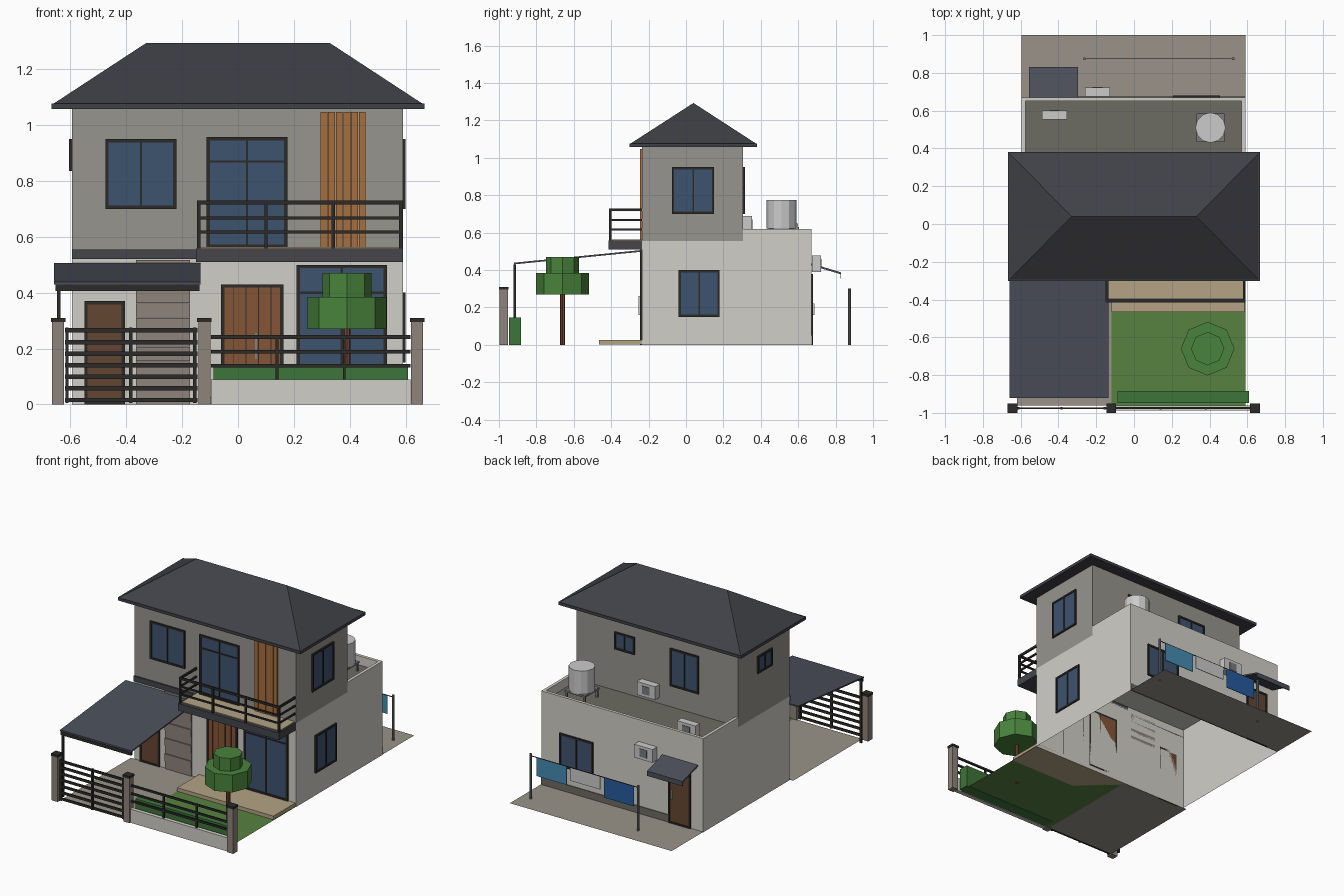
import bpy, bmesh
from mathutils import Matrix, Vector

if "Cube" in bpy.data.objects:
    bpy.data.objects.remove(bpy.data.objects["Cube"])

COL = dict(cream=(208, 206, 198), wall=(150, 147, 140), roof=(66, 67, 72), dark=(48, 47, 46), glass=(64, 84, 110),
           slab=(70, 71, 76), tan=(178, 162, 132), deck=(108, 106, 98), pave=(152, 145, 135), lawn=(88, 128, 66),
           hedge=(64, 116, 60), leaf=(74, 130, 62), trunk=(112, 72, 54), stone=(140, 130, 122), door=(132, 86, 58),
           brown=(100, 72, 54), slat=(164, 110, 64), sheet=(76, 80, 90), white=(205, 206, 202), steel=(120, 122, 125),
           sky=(72, 138, 176), navy=(42, 92, 158))
mats = {}


def mat(key):
    if key not in mats:
        m = mats[key] = bpy.data.materials.new(key)
        m.diffuse_color = [(c / 255) ** 2.2 for c in COL[key]] + [1]
        m.use_nodes = True
        m.node_tree.nodes["Principled BSDF"].inputs["Base Color"].default_value = m.diffuse_color
    return mats[key]


def finish(name, col, bm):
    me = bpy.data.meshes.new(name)
    bmesh.ops.recalc_face_normals(bm, faces=bm.faces)
    bm.to_mesh(me)
    bm.free()
    me.materials.append(mat(col))
    ob = bpy.data.objects.new(name, me)
    bpy.context.collection.objects.link(ob)
    return ob


def boxes(name, col, *bs):
    """One object from boxes given as (x0, x1, y0, y1, z0, z1)."""
    bm = bmesh.new()
    for x0, x1, y0, y1, z0, z1 in bs:
        c = Vector((x0 + x1, y0 + y1, z0 + z1)) / 2
        bmesh.ops.create_cube(bm, size=1, matrix=Matrix.Translation(c) @ Matrix.Diagonal((x1 - x0, y1 - y0, z1 - z0, 1)))
    return finish(name, col, bm)


def plane(name, col, x0, x1, y0, y1, z):
    bm = bmesh.new()
    bm.faces.new([bm.verts.new(p) for p in ((x0, y0, z), (x1, y0, z), (x1, y1, z), (x0, y1, z))])
    return finish(name, col, bm)


def prism(name, col, x0, x1, pts):
    """Extrude a (y, z) profile along x."""
    bm = bmesh.new()
    f = bm.faces.new([bm.verts.new((x0, y, z)) for y, z in pts])
    r = bmesh.ops.extrude_face_region(bm, geom=[f])
    bmesh.ops.translate(bm, vec=(x1 - x0, 0, 0), verts=[v for v in r['geom'] if isinstance(v, bmesh.types.BMVert)])
    return finish(name, col, bm)


def cyl(name, col, x, y, z0, z1, r, n, r2=None):
    bm = bmesh.new()
    bmesh.ops.create_cone(bm, cap_ends=True, segments=n, radius1=r, radius2=r if r2 is None else r2, depth=z1 - z0,
                          matrix=Matrix.Translation((x, y, (z0 + z1) / 2)))
    return finish(name, col, bm)


X0, X1, YF, YM, YB = -0.595, 0.59, -0.235, 0.305, 0.67


def on_wall(side, u0, u1, d0, d1, z0, z1):
    """Box on a wall: u runs along it, d is the distance out of it."""
    if side == 'front':
        return (u0, u1, YF - d1, YF - d0, z0, z1)
    if side in ('back', 'upper_back'):
        y = YB if side == 'back' else YM
        return (u0, u1, y + d0, y + d1, z0, z1)
    if side == 'right':
        return (X1 + d0, X1 + d1, u0, u1, z0, z1)
    return (X0 - d1, X0 - d0, u0, u1, z0, z1)


def opening(name, side, u0, u1, z0, z1, fill='glass', mullions=1, transom=None, t=0.012):
    boxes(name + '_panel', fill, on_wall(side, u0 + t, u1 - t, 0, 0.005, z0, z1 - t))
    fr = [(u0, u0 + t, z0, z1), (u1 - t, u1, z0, z1), (u0, u1, z1 - t, z1), (u0, u1, z0, z0 + t)]
    w = 0.008 if fill == 'glass' else 0.003
    for i in range(mullions):
        u = u0 + (u1 - u0) * (i + 1) / (mullions + 1)
        fr.append((u - w / 2, u + w / 2, z0, z1))
    if transom:
        fr.append((u0, u1, transom - 0.004, transom + 0.004))
    boxes(name + '_frame', 'dark', *[on_wall(side, a, b, 0, 0.01, c, d) for a, b, c, d in fr])


# Ground: paving, lawn, terrace
plane('driveway', 'pave', -0.62, -0.12, -0.96, YF, 0.002)
plane('lawn', 'lawn', -0.12, 0.59, -0.96, YF, 0.002)
plane('back_yard', 'pave', X0, X1, YB, 1.0, 0.002)
boxes('terrace', 'tan', (-0.12, 0.585, -0.465, YF, 0.002, 0.026))

# Ground floor shell, open underneath
shell = boxes('ground_floor', 'cream', (X0, X1, YF, YB, 0, 0.555))
bm = bmesh.new()
bm.from_mesh(shell.data)
bmesh.ops.delete(bm, geom=[f for f in bm.faces if f.normal.z < -0.5], context='FACES_ONLY')
bm.to_mesh(shell.data)
bm.free()
boxes('parapet', 'cream', (X0, X0 + .02, YM, YB, .555, .62), (X1 - .02, X1, YM, YB, .555, .62),
      (X0 + .02, X1 - .02, YB - .02, YB, .555, .62))
plane('roof_deck', 'deck', X0 + .02, X1 - .02, YM, YB - .02, 0.56)
boxes('back_skirting', 'deck', (-0.345, X1, YB, YB + .005, 0, 0.05))

# Upper floor and hip roof
boxes('upper_floor', 'wall', (X0, X1, YF, YM, 0.555, 1.06))
boxes('floor_band', 'slab', (X0, -0.15, YF - .01, YF, 0.52, 0.555))
boxes('eaves', 'roof', (-0.668, 0.668, -0.302, 0.38, 1.057, 1.077))
bm = bmesh.new()
base = [bm.verts.new(p) for p in ((-.66, -.295, 1.077), (.66, -.295, 1.077), (.66, .373, 1.077), (-.66, .373, 1.077))]
a, b = bm.verts.new((-.33, .04, 1.293)), bm.verts.new((.33, .04, 1.293))
p, q, r, s = base
for f in ((p, q, b, a), (q, r, b), (r, s, a, b), (s, p, a), (s, r, q, p)):
    bm.faces.new(f)
finish('hip_roof', 'roof', bm)

# Windows and doors
opening('upper_window', 'front', -0.475, -0.22, 0.70, 0.95)
opening('balcony_door', 'front', -0.113, 0.177, 0.56, 0.957, transom=0.87)
opening('terrace_door', 'front', 0.21, 0.533, 0.026, 0.50, transom=0.40)
opening('front_door', 'front', -0.06, 0.163, 0.026, 0.43, 'door', 4)
opening('side_door', 'front', -0.55, -0.405, 0, 0.37, 'brown', 0)
opening('right_upper_window', 'right', -0.075, 0.15, 0.70, 0.95)
opening('right_lower_window', 'right', -0.04, 0.18, 0.15, 0.40)
opening('left_window', 'left', -0.045, 0.105, 0.835, 0.95)
opening('back_small_window', 'upper_back', 0.16, 0.306, 0.835, 0.95)
opening('back_upper_window', 'upper_back', -0.31, -0.10, 0.70, 0.95)
opening('back_lower_window', 'back', 0.207, 0.455, 0.16, 0.38)
opening('back_door', 'back', -0.505, -0.345, 0, 0.375, 'brown', 0)
boxes('front_door_handle', 'white', (0.06, 0.068, YF - .02, YF - .005, 0.16, 0.26))
boxes('back_door_handle', 'white', (-0.372, -0.366, YB + .005, YB + .016, 0.16, 0.22))

# Wood slats and stone cladding
w = 0.165 / 6
boxes('wood_slats', 'slat', *[(.295 + i * w, .295 + i * w + w - .003, YF - .012, YF, .56, 1.047) for i in range(6)])
boxes('stone_cladding', 'stone', *[(-.365, -.172, YF - .008 - .004 * (i % 2), YF, i * .052, i * .052 + .05) for i in range(10)])

# Balcony with railing
boxes('balcony_slab', 'slab', (-0.15, X1, -0.415, YF, 0.51, 0.558))
boxes('balcony_floor', 'tan', (-0.135, 0.58, -0.395, YF, 0.558, 0.563))
rail = [(x - .006, x + .006, -.411, -.399, .558, .73) for x in (-.14, .10, .34, .583)]
for z, h in ((.715, .015), (.663, .01), (.612, .01)):
    rail.append((-.146, .589, -.41, -.40, z, z + h))
    rail += [(x - .005, x + .005, -.40, YF, z, z + h) for x in (-.14, .583)]
boxes('balcony_railing', 'dark', *rail)

# Carport
prism('carport_roof', 'sheet', -0.658, -0.135, [(-.92, .43), (YF, .498), (YF, .507), (-.92, .439)])
boxes('carport_beam', 'dark', (-0.653, -0.138, -.922, -.908, 0.407, 0.43))
boxes('carport_post', 'dark', (-0.648, -0.635, -.921, -.909, 0, 0.41))

# Front fence: pillars, gate, low wall, rails, hedge
px = (-0.644, -0.12, 0.641)
boxes('fence_pillars', 'stone', *[(x - .022, x + .022, -.997, -.953, 0, .295) for x in px])
boxes('pillar_caps', 'dark', *[(x - .026, x + .026, -1, -.95, .295, .31) for x in px])
boxes('gate', 'dark', *[(-.62, -.145, -.979, -.971, .008 + i * .0415, .024 + i * .0415) for i in range(7)],
      *[(x - .006, x + .006, -.982, -.968, .005, .275) for x in (-.612, -.384, -.155)])
boxes('low_wall', 'cream', (-.097, .618, -.988, -.962, 0, .09))
boxes('fence_rails', 'dark', *[(-.097, .618, -.98, -.97, z, z + .013) for z in (.132, .182, .235)],
      *[(x - .005, x + .005, -.981, -.969, .09, .248) for x in (.14, .38)])
boxes('hedge', 'hedge', (-.088, .608, -.947, -.883, 0, .145))

# Tree
cyl('tree_trunk', 'trunk', .39, -.66, 0, .3, .013, 8)
cyl('tree_lower_crown', 'leaf', .39, -.66, .27, .385, .142, 8)
cyl('tree_upper_crown', 'leaf', .39, -.66, .385, .47, .088, 8)

# Water tank on a stand
cyl('water_tank', 'white', .405, .51, .622, .775, .08, 12)
boxes('tank_stand', 'steel', (.33, .48, .435, .585, .61, .622),
      *[(x - .006, x + .006, y - .006, y + .006, .56, .61) for x in (.34, .47) for y in (.445, .575)])

# Air conditioner units
for i, (x, y, z) in enumerate(((-.02, YM, .60), (-.26, YB + .005, .39), (-.488, .553, .56))):
    boxes(f'air_conditioner_{i + 1}', 'white', (x, x + .134, y, y + .047, z, z + .088))
    boxes(f'air_conditioner_grille_{i + 1}', 'steel', (x + .04, x + .094, y + .047, y + .05, z + .018, z + .07))

# Back door canopy
prism('back_canopy', 'sheet', -.556, -.296, [(YB, .425), (.825, .378), (.825, .355), (.83, .355), (.83, .387), (YB, .435)])

# Clothes line
for n, x in (('left', -.262), ('right', .525)):
    cyl('line_pole_' + n, 'steel', x, .875, 0, .30, .008, 8)
boxes('clothes_line', 'dark', (-.262, .525, .873, .877, .284, .288))
for n, c, x, h in (('blue_towel', 'sky', .262, .12), ('white_cloth', 'white', .015, .085), ('navy_towel', 'navy', -.232, .13)):
    boxes(n, c, (x, x + .22, .873, .877, .284 - h, .284))
